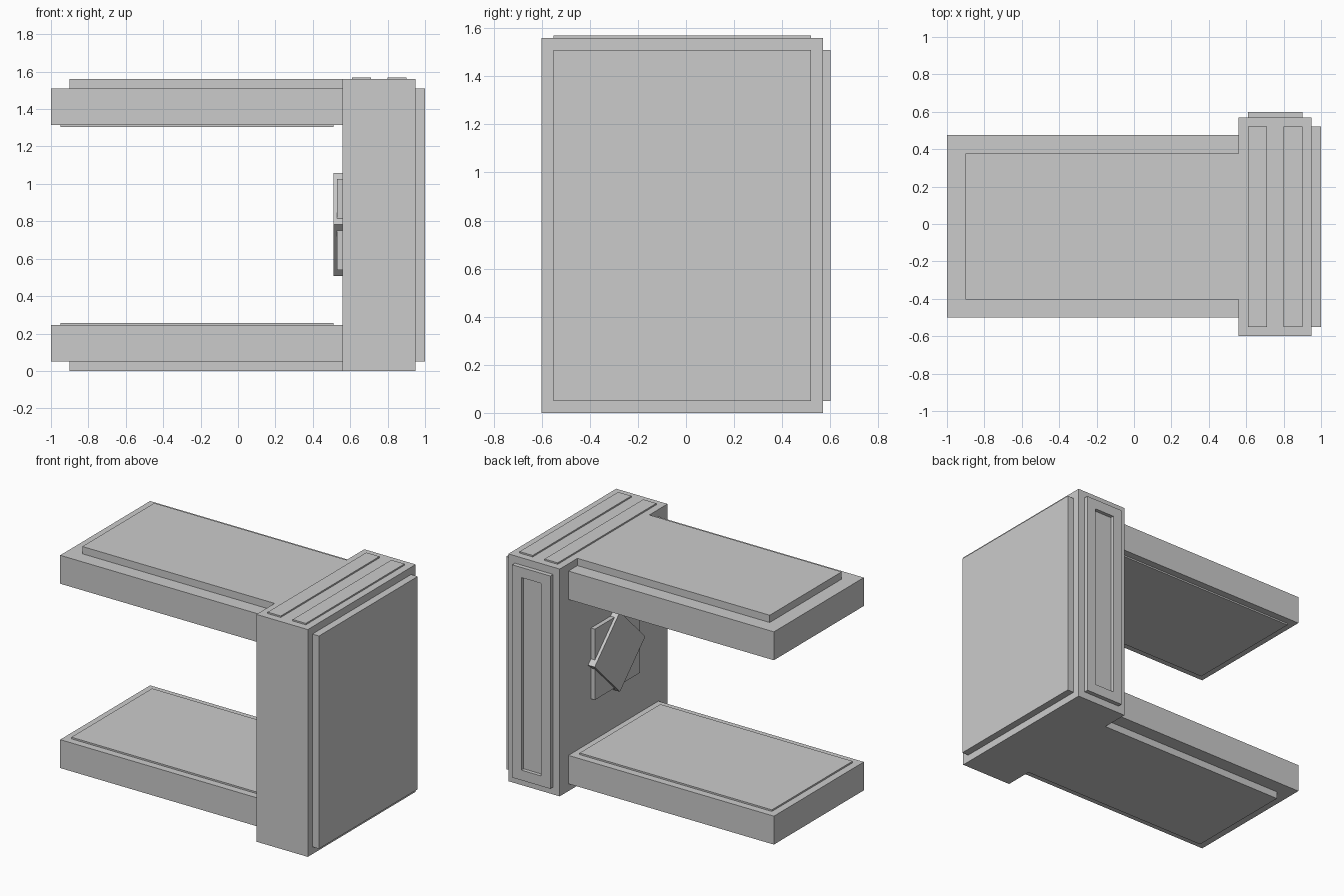
import bpy, bmesh
from math import radians
from mathutils import Matrix, Vector

cube = bpy.data.objects.get("Cube")
if cube:
    bpy.data.objects.remove(cube, do_unlink=True)

# Single material
grey = bpy.data.materials.new("light grey")
grey.use_nodes = True
GREY = (0.6, 0.6, 0.6, 1)
grey.diffuse_color = GREY
grey.node_tree.nodes["Principled BSDF"].inputs["Base Color"].default_value = GREY

HEIGHT = 1.56
MID_Y = -0.0125


def finish(name, bm):
    bmesh.ops.recalc_face_normals(bm, faces=bm.faces)
    mesh = bpy.data.meshes.new(name)
    bm.to_mesh(mesh)
    bm.free()
    mesh.materials.append(grey)
    obj = bpy.data.objects.new(name, mesh)
    bpy.context.collection.objects.link(obj)
    return obj


def box_mesh(x, y, z, turn=0):
    """Box from (min, max) ranges, optionally turned about the x axis."""
    bm = bmesh.new()
    centre = Vector([(a + b) / 2 for a, b in (x, y, z)])
    size = [b - a for a, b in (x, y, z)]
    matrix = (Matrix.Translation(centre) @ Matrix.Rotation(radians(turn), 4, 'X')
              @ Matrix.Diagonal((*size, 1)))
    bmesh.ops.create_cube(bm, size=1, matrix=matrix)
    return bm


def box(name, x, y, z, turn=0):
    return finish(name, box_mesh(x, y, z, turn))


def around(centre, half):
    return (centre - half, centre + half)


# Upright column with its outer side panel and top strips
PANEL_Y, PANEL_Z = (-0.55, 0.52), (0.05, 1.51)
box("column", (0.56, 0.95), (-0.6, 0.57), (0, HEIGHT))
box("side_panel", (0.95, 1.0), PANEL_Y, PANEL_Z)
box("inner_top_strip", (0.61, 0.71), PANEL_Y, (HEIGHT, 1.57))
box("outer_top_strip", (0.80, 0.90), PANEL_Y, (HEIGHT, 1.57))

# Back panel with a sunken slot
bm = box_mesh((0.61, 0.90), (0.57, 0.60), PANEL_Z)
bm.normal_update()
back = max(bm.faces, key=lambda f: f.calc_center_median().y)
bmesh.ops.inset_region(bm, faces=[back], thickness=0.098)
slot = bmesh.ops.extrude_discrete_faces(bm, faces=[back])["faces"]
bmesh.ops.translate(bm, verts=slot[0].verts, vec=(0, -0.025, 0))
finish("back_panel", bm)

# Two mirrored arms, each with an outer plate and an inner pad
for name, flip in (("lower", False), ("upper", True)):
    def level(a, b):
        return (HEIGHT - b, HEIGHT - a) if flip else (a, b)
    box(name + "_arm", (-1, 0.56), around(MID_Y, 0.4875), level(0.05, 0.245))
    box(name + "_outer_plate", (-0.9, 0.56), around(MID_Y, 0.39), level(0, 0.05))
    box(name + "_inner_pad", (-0.95, 0.51), around(MID_Y, 0.4375), level(0.245, 0.256))

# Eight-pointed boss on the inner wall: a square behind a diamond
MID_Z = 0.783
box("boss_square", (0.53, 0.56), around(MID_Y, 0.243), around(MID_Z, 0.243))
box("boss_diamond", (0.51, 0.56), around(MID_Y, 0.194), around(MID_Z, 0.194), turn=45)
